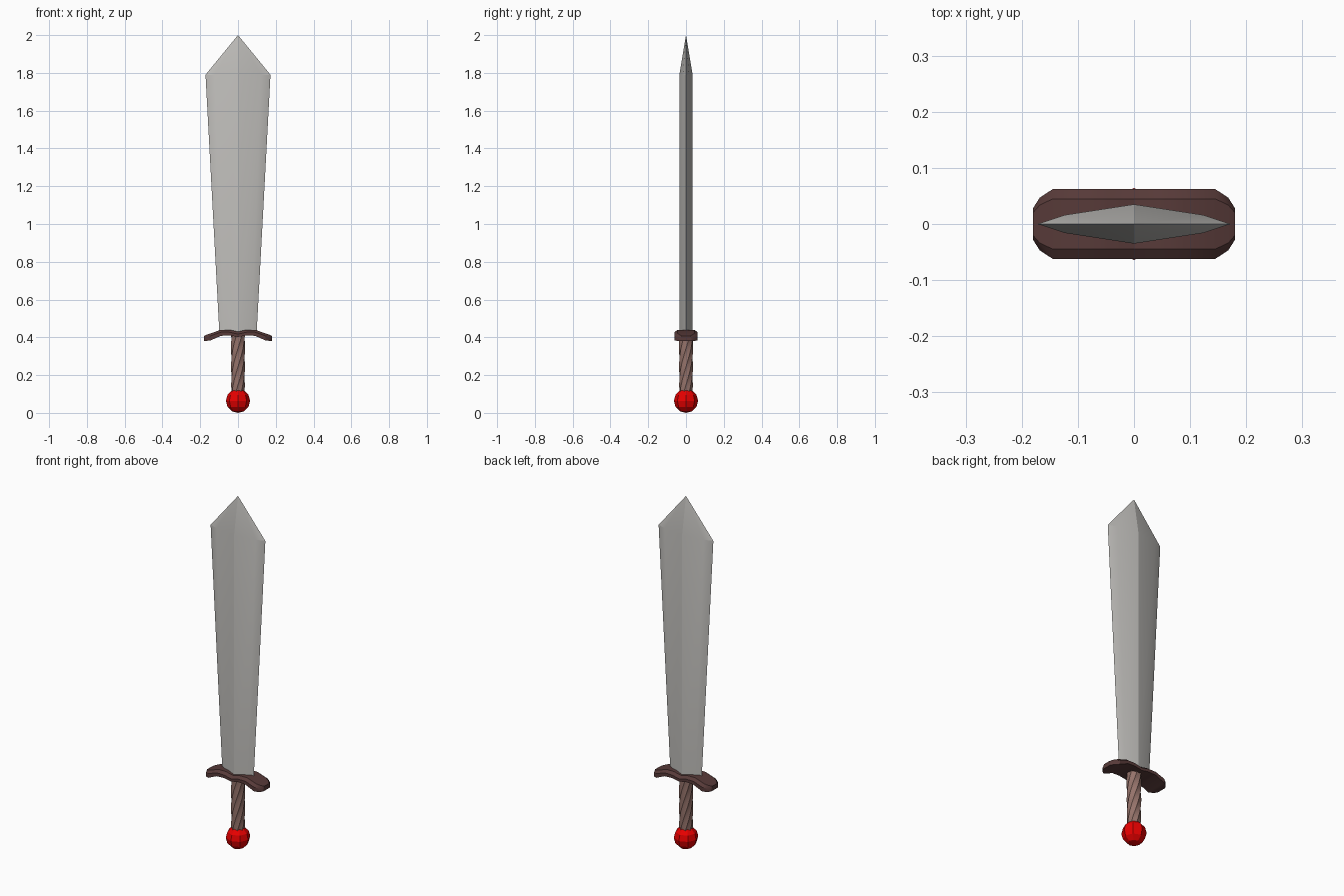
import bpy
import bmesh
from math import sin, cos, pi, radians

cube = bpy.data.objects.get("Cube")
if cube:
    bpy.data.objects.remove(cube)


def material(name, colour, metallic=0.0):
    mat = bpy.data.materials.new(name)
    mat.use_nodes = True
    mat.diffuse_color = (*colour, 1)
    mat.node_tree.nodes["Principled BSDF"].inputs["Base Color"].default_value = (*colour, 1)
    return mat


def finish(name, bm, mat, angle):
    bmesh.ops.recalc_face_normals(bm, faces=bm.faces)
    mesh = bpy.data.meshes.new(name)
    bm.to_mesh(mesh)
    bm.free()
    mesh.materials.append(mat)
    obj = bpy.data.objects.new(name, mesh)
    bpy.context.collection.objects.link(obj)
    bpy.ops.object.select_all(action='DESELECT')
    obj.select_set(True)
    bpy.context.view_layer.objects.active = obj
    bpy.ops.object.shade_smooth_by_angle(angle=radians(angle))
    return obj


def loft(rings, apex=None):
    """Skin a list of equal closed rings, capping the ends or closing to an apex."""
    bm = bmesh.new()
    loops = [[bm.verts.new(p) for p in ring] for ring in rings]
    n = len(loops[0])
    for a, b in zip(loops, loops[1:]):
        for i in range(n):
            j = (i + 1) % n
            bm.faces.new((a[i], a[j], b[j], b[i]))
    bm.faces.new(loops[0])
    if apex:
        tip = bm.verts.new(apex)
        for i in range(n):
            bm.faces.new((loops[-1][i], loops[-1][(i + 1) % n], tip))
    else:
        bm.faces.new(loops[-1])
    return bm


steel = material("steel grey", (0.52, 0.51, 0.49))
dark_wood = material("dark brown", (0.095, 0.042, 0.040))
leather = material("light brown leather", (0.30, 0.17, 0.145))
red = material("red", (0.80, 0.0, 0.0))


# Blade: ridged section with bevelled edges, widening to the shoulder
def blade_ring(width, z):
    ridge, bevel_x, bevel_y = 0.035, width * 0.72, 0.016
    return [(width, 0, z), (bevel_x, bevel_y, z), (0, ridge, z), (-bevel_x, bevel_y, z),
            (-width, 0, z), (-bevel_x, -bevel_y, z), (0, -ridge, z), (bevel_x, -bevel_y, z)]


finish("blade", loft([blade_ring(0.098, 0.41), blade_ring(0.172, 1.79)], (0, 0, 2)), steel, 14)

# Guard: drooping bar with rounded corners; stations are x, half depth, bottom, top
half = [(0.18, 0.028, 0.381, 0.407), (0.168, 0.047, 0.381, 0.413),
        (0.145, 0.062, 0.384, 0.421), (0.09, 0.062, 0.408, 0.440),
        (0.045, 0.062, 0.410, 0.440)]
stations = [(-x, d, b, t) for x, d, b, t in half] + [(0, 0.062, 0.402, 0.430)] + half[::-1]
rings = []
for x, d, low, high in stations:
    inner, side = d * 0.72, high - 0.013
    rings.append([(x, -d, low), (x, d, low), (x, d, side),
                  (x, inner, high), (x, -inner, high), (x, -d, side)])
finish("guard", loft(rings), dark_wood, 25)

# Grip: ribbed wrap twisting up the handle
sides, levels = 16, 9
rings = []
for k in range(levels):
    t = k / (levels - 1)
    ring = []
    for i in range(sides):
        angle = 2 * pi * i / sides + 2.6 * t
        radius = (0.036 if i % 2 else 0.032) + 0.002 * t
        ring.append((radius * cos(angle), radius * sin(angle), 0.10 + 0.32 * t))
    rings.append(ring)
finish("grip", loft(rings), leather, 20)

# Pommel: low-poly ball
bm = bmesh.new()
bmesh.ops.create_uvsphere(bm, u_segments=8, v_segments=6, radius=0.064)
bmesh.ops.translate(bm, verts=bm.verts, vec=(0, 0, 0.064))
finish("pommel", bm, red, 20)
